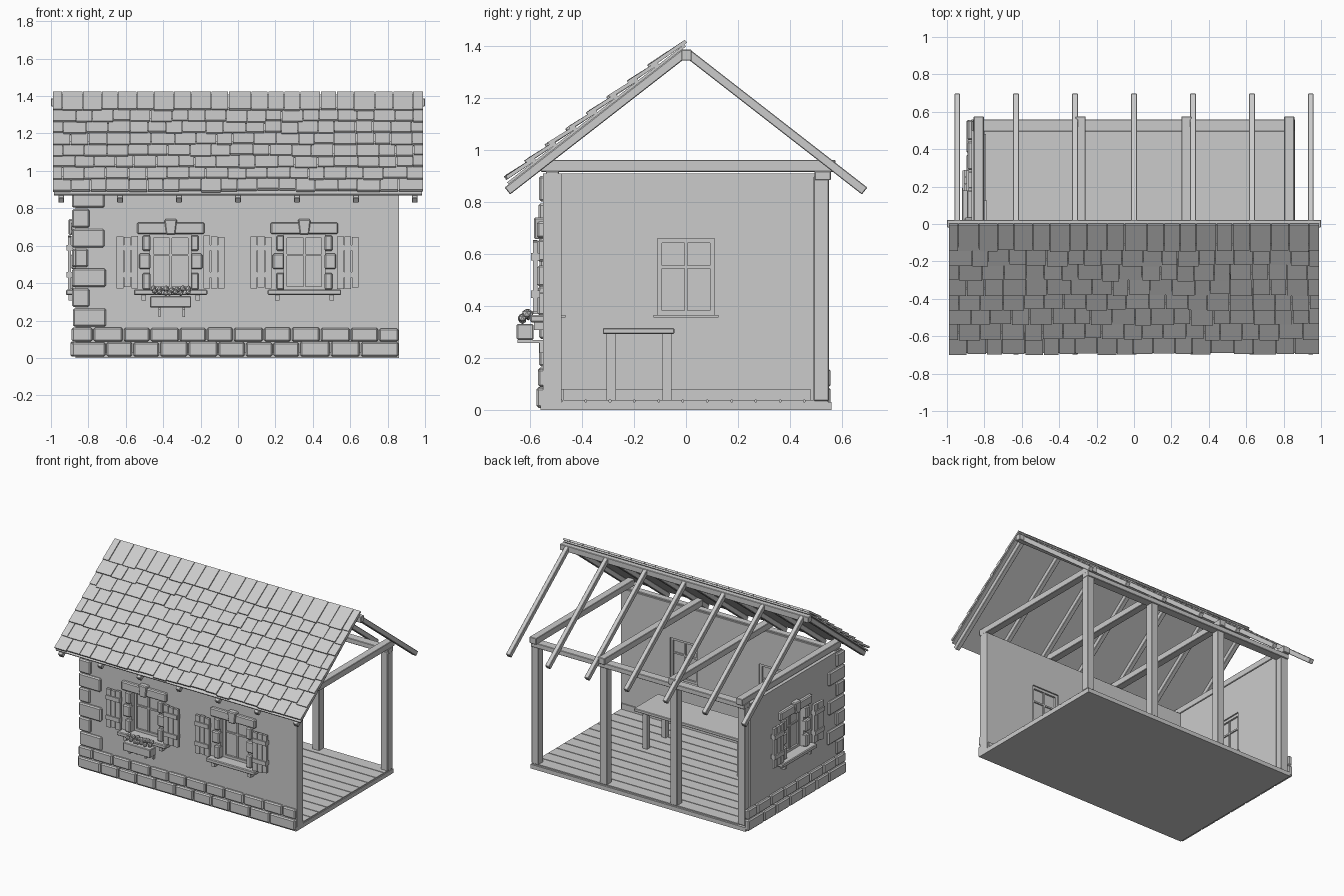
import bpy, bmesh, math, random
from mathutils import Matrix, Vector

if "Cube" in bpy.data.objects:
    bpy.data.objects.remove(bpy.data.objects["Cube"])

random.seed(4)
grey = bpy.data.materials.new("plain_grey")
grey.diffuse_color = (0.6, 0.6, 0.6, 1)
grey.use_nodes = True
grey.node_tree.nodes["Principled BSDF"].inputs["Base Color"].default_value = grey.diffuse_color
IDENT = Matrix.Identity(4)


def make(name, boxes, bevel=0.0, frame=IDENT):
    """One object from (x0, x1, y0, y1, z0, z1[, lift]) boxes; lift tilts the y1 end up."""
    bm = bmesh.new()
    for b in boxes:
        x0, x1, y0, y1, z0, z1 = b[:6]
        lift = b[6] if len(b) > 6 else 0
        vs = [bm.verts.new(frame @ Vector((x, y, z + (lift if y == y1 else 0))))
              for x in (x0, x1) for y in (y0, y1) for z in (z0, z1)]
        for f in ((0, 1, 3, 2), (4, 6, 7, 5), (0, 4, 5, 1), (2, 3, 7, 6), (0, 2, 6, 4), (1, 5, 7, 3)):
            bm.faces.new([vs[i] for i in f])
    bmesh.ops.recalc_face_normals(bm, faces=bm.faces[:])
    if bevel:
        bmesh.ops.bevel(bm, geom=bm.edges[:], offset=bevel, segments=1, affect='EDGES')
    me = bpy.data.meshes.new(name)
    bm.to_mesh(me)
    bm.free()
    me.materials.append(grey)
    ob = bpy.data.objects.new(name, me)
    bpy.context.collection.objects.link(ob)
    return ob


def cut(ob, boxes):
    for b in boxes:
        cutter = make("cutter", [b])
        m = ob.modifiers.new("opening", 'BOOLEAN')
        m.object, m.operation, m.solver = cutter, 'DIFFERENCE', 'EXACT'
        bpy.context.view_layer.objects.active = ob
        bpy.ops.object.modifier_apply(modifier=m.name)
        bpy.data.objects.remove(cutter)


def jit(a):
    return random.uniform(-a, a)


# floor slab, boards and skirting
make("floor_slab", [(-.87, .86, -.56, .56, 0, .03)])
n = 11
w = 1.03 / n
make("floor_boards", [(-.80, .855, -.48 + i * w + .003, -.48 + (i + 1) * w - .003, .028, .038)
                      for i in range(n)])
make("skirting", [(-.80, -.79, -.48, .48, .038, .08), (-.80, .85, -.482, -.472, .038, .08)])

# walls with window openings
WIN_X = (-.36, .355)
front = make("front_wall", [(-.87, .86, -.55, -.48, 0, .91)])
cut(front, [(x - .11, x + .11, -.7, -.3, .365, .66) for x in WIN_X])
left = make("left_wall", [(-.87, -.80, -.48, .50, 0, .91)])
cut(left, [(-1, -.6, -.11, .11, .365, .66)])

# stone courses at the foot of both walls
FRONT = Matrix.Translation((0, -.55, 0))
LEFT = Matrix.Translation((-.87, 0, 0)) @ Matrix.Rotation(-math.pi / 2, 4, 'Z')


def courses(start, end, step):
    out = []
    for z0, z1, first, d in ((.008, .085, step * 1.2, .026), (.088, .16, step * .75, .02)):
        x, nxt = start, start + first
        while x < end - .01:
            if end - nxt < step * .5:
                nxt = end
            out.append((x + .003, nxt - .003, -d, .01, z0, z1 + jit(.003)))
            x, nxt = nxt, nxt + step + jit(.012)
    return out


make("front_base_stones", courses(-.89, .86, .153), .008, FRONT)
make("left_base_stones", courses(-.56, .57, .153), .008, LEFT)

# corner stones, alternating long and short on each face
corner = []
for i in range(7):
    z = .167 + i * .106
    lx, ly = ((-.71, -.47) if i % 2 == 0 else (-.80, -.38))
    corner.append((-.885 + jit(.004), lx + jit(.006), -.568 + jit(.004), -.54, z, z + .098))
    corner.append((-.885 + jit(.004), -.86, -.565, ly + jit(.006), z, z + .098))
make("corner_stones", corner, .008)


def window(name, frame):
    # stone surround
    stones = [(-.18, .18, -.024, .01, .662, .725)]
    for s in (-1, 1):
        for z0, z1, e in ((.365, .455, .15), (.475, .557, .17), (.572, .655, .15)):
            stones.append((min(s * .108, s * e), max(s * .108, s * e), -.022, .02, z0, z1))
    make(name + "_surround", stones, .007, frame)
    # tapered keystone
    key = make(name + "_keystone", [(-.034, .034, -.036, .01, .658, .742)], .006)
    for v in key.data.vertices:
        v.co.x *= .7 if v.co.z < .7 else 1
        v.co = frame @ v.co
    # outer sill with brackets, inner sill
    make(name + "_sill", [(-.197, .197, -.05, .03, .337, .365)], .005, frame)
    make(name + "_sill_brackets", [(s * .145 - .012, s * .145 + .012, -.035, .01, .307, .34)
                                   for s in (-1, 1)], 0, frame)
    make(name + "_inner_sill", [(-.125, .125, .05, .085, .355, .366)], 0, frame)
    # sash, bars and pane
    sash = [(-.11, -.092, .03, .06, .365, .66), (.092, .11, .03, .06, .365, .66),
            (-.11, .11, .03, .06, .365, .383), (-.11, .11, .03, .06, .642, .66),
            (-.006, .006, .034, .056, .37, .655), (-.1, .1, .034, .056, .545, .556)]
    make(name + "_sash", sash, 0, frame)
    make(name + "_pane", [(-.1, .1, .043, .047, .37, .655)], 0, frame)
    # open plank shutters with battens
    planks = []
    for s in (-1, 1):
        c = s * .232
        for k in (-1, 0, 1):
            planks.append((c + k * .039 - .0175, c + k * .039 + .0175, -.04, -.022,
                           .372 + jit(.006), .65 + jit(.004)))
        for z in (.43, .575):
            planks.append((c - .054, c + .054, -.048, -.012, z, z + .03))
    make(name + "_shutters", planks, 0, frame)


for nm, x in zip(("front_left_window", "front_right_window"), WIN_X):
    window(nm, FRONT @ Matrix.Translation((x, 0, 0)))
window("side_window", LEFT)

# flower box, its holders and blossoms
make("flower_box", [(-.47, -.25, -.652, -.588, .27, .33)], .004)
make("flower_box_holders", [b for x in (-.42, -.29) for b in
                            ((x - .006, x + .006, -.65, -.54, .258, .27),
                             (x - .006, x + .006, -.565, -.548, .22, .262))])
bm = bmesh.new()
for i in range(7):
    for y, z, r in ((-.635, .352, .016), (-.61, .368, .018)):
        p = (-.45 + i * .03 + jit(.006), y + jit(.006), z + jit(.006))
        bmesh.ops.create_icosphere(bm, subdivisions=1, radius=r, matrix=Matrix.Translation(p))
me = bpy.data.meshes.new("flowers")
bm.to_mesh(me)
bm.free()
me.materials.append(grey)
bpy.context.collection.objects.link(bpy.data.objects.new("flowers", me))

# timber frame: posts, wall plates, tie beams, ridge
BAYS = (-.83, -.285, .28, .83)
make("back_posts", [(x - .028, x + .028, .492, .55, .035, .90) for x in BAYS], .003)
make("wall_plates", [(-.86, .86, .495, .558, .885, .92), (-.86, .86, -.54, -.49, .90, .92)], .003)
make("tie_beams", [(x - .027, x + .027, -.56, .575, .917, .963) for x in BAYS], .003)
make("ridge_beam", [(-1, 1, -.018, .022, 1.345, 1.388)], .003)

# roof slopes: local x along the ridge, y down the slope, z outward
a = math.atan(.778)
c, s = math.cos(a), math.sin(a)


def slope(side):
    return Matrix(((1, 0, 0, 0), (0, side * c, side * s, 0), (0, -s, c, 1.40), (0, 0, 0, 1)))


for nm, side in (("front_rafters", -1), ("back_rafters", 1)):
    make(nm, [(i * .315 - .016, i * .315 + .016, .02, .885, -.034, 0) for i in range(-3, 4)],
         .003, slope(side))
make("roof_deck", [(-.985, .985, 0, .865, 0, .01)], 0, slope(-1))

# overlapping shingle rows
tiles = []
for row in range(8):
    low = .855 - row * .1
    top = low - .13 if row < 7 else -.012
    x = -.99
    while x < .985:
        wd = .105 + jit(.022)
        if row % 2 and x == -.99:
            wd *= .55
        nx = min(x + wd, .99)
        if .99 - nx < .04:
            nx = .99
        tiles.append((x + .002, nx - .002, top, low + jit(.008), .009, .023, .011 + jit(.002)))
        x = nx
make("roof_shingles", tiles, 0, slope(-1))

# long table
make("table_top", [(-.47, .45, -.32, -.045, .293, .315)], .003)
make("table_legs", [(x - .018, x + .018, y - .018, y + .018, .038, .295)
                    for x in (-.39, .37) for y in (-.288, -.073)])
